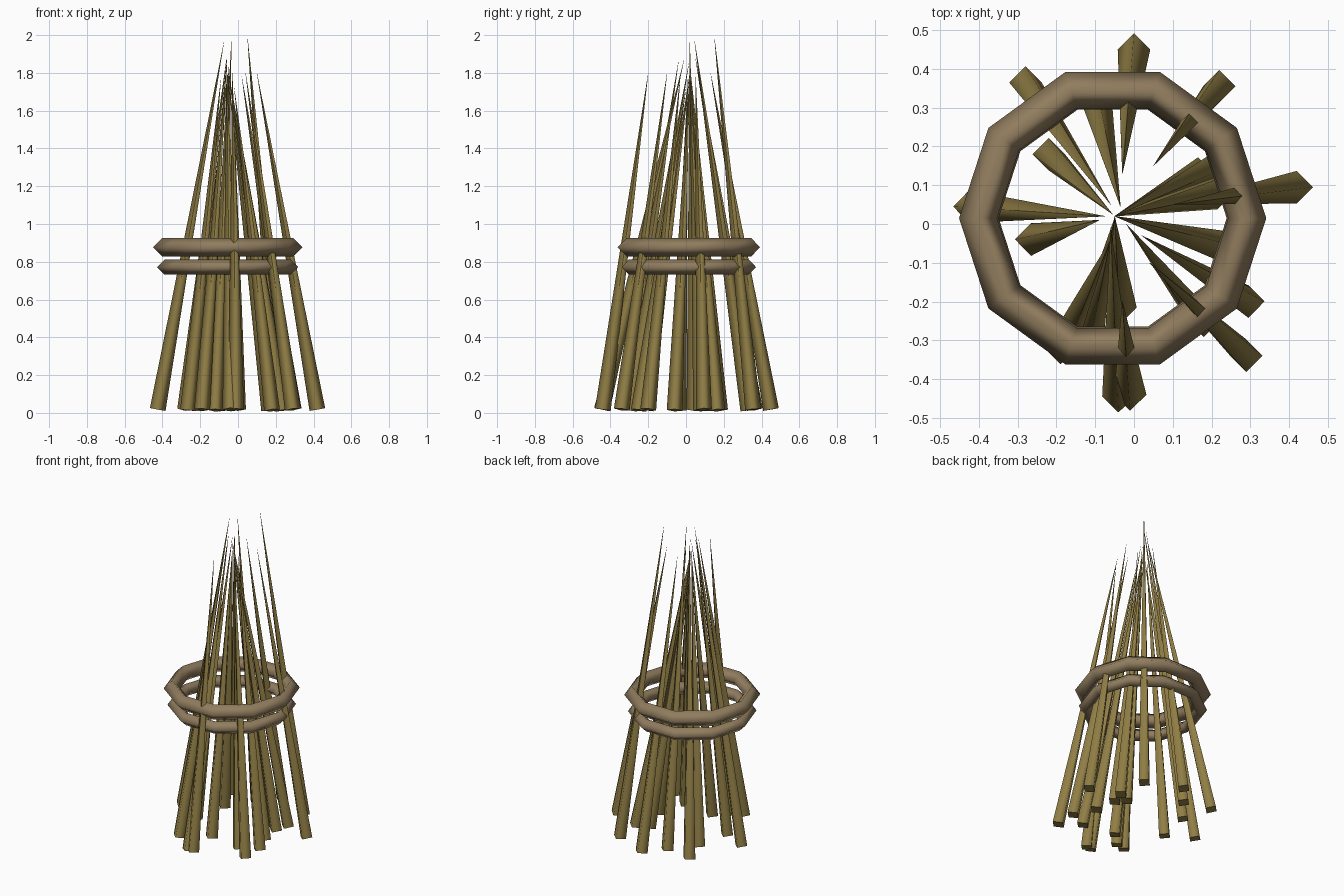
import bpy
import bmesh
from mathutils import Matrix, Vector

# Remove the default object only
default = bpy.data.objects.get("Cube")
if default:
    bpy.data.objects.remove(default, do_unlink=True)


def make_material(name, rgb):
    mat = bpy.data.materials.new(name)
    mat.use_nodes = True
    colour = (*rgb, 1.0)
    mat.diffuse_color = colour
    shader = mat.node_tree.nodes["Principled BSDF"]
    shader.inputs["Base Color"].default_value = colour
    shader.inputs["Roughness"].default_value = 0.9
    return mat


straw_colour = make_material("olive straw", (0.285, 0.212, 0.061))
binding_colour = make_material("tan binding", (0.283, 0.205, 0.113))


def add_straw(name, foot, tip, radius=0.042):
    """A square stalk tapering to a point, tilted from foot to tip."""
    foot, tip = Vector(foot), Vector(tip)
    axis = tip - foot
    bm = bmesh.new()
    bmesh.ops.create_cone(bm, cap_ends=True, segments=4, radius1=radius,
                          radius2=0.0005, depth=axis.length)
    tilt = Vector((0, 0, 1)).rotation_difference(axis).to_matrix().to_4x4()
    # Round shading along the stalk, flat cut end
    for face in bm.faces:
        face.smooth = abs(face.normal.z) < 0.9
    bm.transform(Matrix.Translation((foot + tip) / 2) @ tilt)
    mesh = bpy.data.meshes.new(name)
    bm.to_mesh(mesh)
    bm.free()
    mesh.materials.append(straw_colour)
    obj = bpy.data.objects.new(name, mesh)
    bpy.context.collection.objects.link(obj)


def add_binding(name, height, major, minor):
    """A ten-sided hoop with a diamond section around the straws."""
    bpy.ops.mesh.primitive_torus_add(
        major_segments=10, minor_segments=4, major_radius=major,
        minor_radius=minor, location=(-0.055, 0.015, height))
    obj = bpy.context.object
    obj.name = name
    obj.data.materials.append(binding_colour)
    bpy.ops.object.shade_smooth()


# Foot x, y and tip x, y, z of each straw
outer_straws = [
    (0, .45, -.03, .13, 1.8),
    (-.28, .365, -.06, .05, 1.88),
    (.22, .355, .05, .15, 1.99),
    (.42, .095, .1, .05, 1.8),
    (.295, -.2, .02, -.03, 1.78),
    (.29, -.34, .04, -.1, 1.8),
    (-.04, -.445, -.06, -.01, 1.87),
    (-.01, -.44, -.03, -.2, 1.8),
    (-.19, -.32, -.06, -.04, 1.86),
    (-.425, .045, -.075, .02, 1.96),
]
inner_straws = [
    (-.265, -.04, -.09, .01, 1.77),
    (-.22, .18, -.055, .025, 1.8),
    (.24, .165, -.05, .02, 1.8),
    (.215, .08, -.05, .02, 1.8),
    (.165, .13, -.05, .02, 1.75),
    (.235, -.06, -.05, .02, 1.8),
    (-.1, .33, -.035, .045, 1.97),
    (-.12, -.3, -.05, .015, 1.85),
    (-.035, -.215, -.05, .02, 1.8),
    (.18, -.25, -.02, 0, 1.72),
]
for group, straws, lift in (("outer", outer_straws, .018),
                            ("inner", inner_straws, .014)):
    for number, (x, y, tip_x, tip_y, tip_z) in enumerate(straws):
        add_straw(f"{group}_straw_{number}", (x, y, lift), (tip_x, tip_y, tip_z))

# Two hoops holding the bundle
add_binding("upper_binding", 0.877, 0.347, 0.049)
add_binding("lower_binding", 0.772, 0.334, 0.040)
